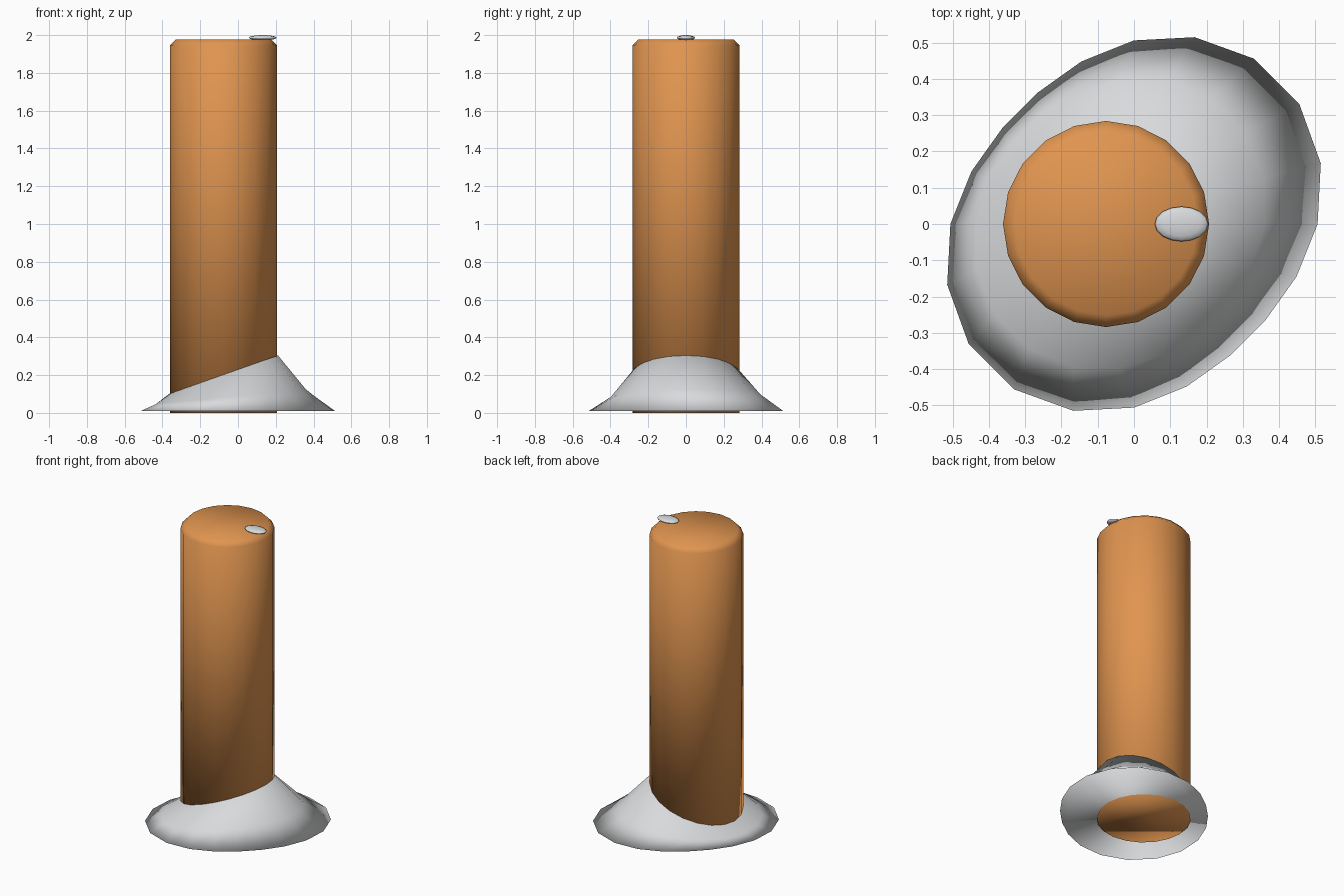
import bpy, bmesh
from math import sin, cos, pi

SIDES = 20
CENTRE_X = -0.077

cube = bpy.data.objects.get("Cube")
if cube:
    bpy.data.objects.remove(cube, do_unlink=True)


def make_material(name, rgb):
    mat = bpy.data.materials.new(name)
    mat.use_nodes = True
    mat.diffuse_color = (*rgb, 1)
    mat.node_tree.nodes["Principled BSDF"].inputs["Base Color"].default_value = (*rgb, 1)
    return mat


def finish(bm, name, mat):
    bmesh.ops.recalc_face_normals(bm, faces=bm.faces)
    for face in bm.faces:
        face.smooth = True
    mesh = bpy.data.meshes.new(name)
    bm.to_mesh(mesh)
    bm.free()
    mesh.materials.append(mat)
    obj = bpy.data.objects.new(name, mesh)
    bpy.context.collection.objects.link(obj)
    return obj


def loft(name, rings, mat):
    """Join rings of points, bottom to top, and cap both ends."""
    bm = bmesh.new()
    loops = [[bm.verts.new(p) for p in ring] for ring in rings]
    for low, high in zip(loops, loops[1:]):
        for i in range(SIDES):
            j = (i + 1) % SIDES
            bm.faces.new((low[i], low[j], high[j], high[i]))
    bm.faces.new(loops[0][::-1])
    bm.faces.new(loops[-1])
    return finish(bm, name, mat)


orange = make_material("orange", (0.75, 0.30, 0.08))
grey = make_material("light grey", (0.69, 0.70, 0.71))
angles = [2 * pi * i / SIDES for i in range(SIDES)]

# Tall column with a chamfered top edge
profile = [(0.284, 0), (0.284, 1.945), (0.252, 1.978)]
loft("column", [[(CENTRE_X + r * cos(a), r * sin(a), z) for a in angles]
                for r, z in profile], orange)

# Flared skirt: diagonal oval foot rising to a slanted collar
foot, middle, collar = [], [], []
for a in angles:
    r = 0.506 + 0.06 * sin(2 * a)
    fx, fy, fz = r * cos(a), r * sin(a), 0.01
    cx, cy = CENTRE_X + 0.289 * cos(a), 0.289 * sin(a)
    cz = 0.202 + 0.102 * cos(a)
    foot.append((fx, fy, fz))
    collar.append((cx, cy, cz))
    middle.append(((fx + cx) / 2, (fy + cy) / 2, fz + (cz - fz) * 0.39))
loft("skirt", [foot, middle, collar], grey)

# Small flattened button on top
bm = bmesh.new()
bmesh.ops.create_uvsphere(bm, u_segments=16, v_segments=8, radius=1)
bmesh.ops.scale(bm, vec=(0.074, 0.048, 0.014), verts=bm.verts)
bmesh.ops.translate(bm, vec=(0.131, 0, 1.986), verts=bm.verts)
finish(bm, "button", grey)
